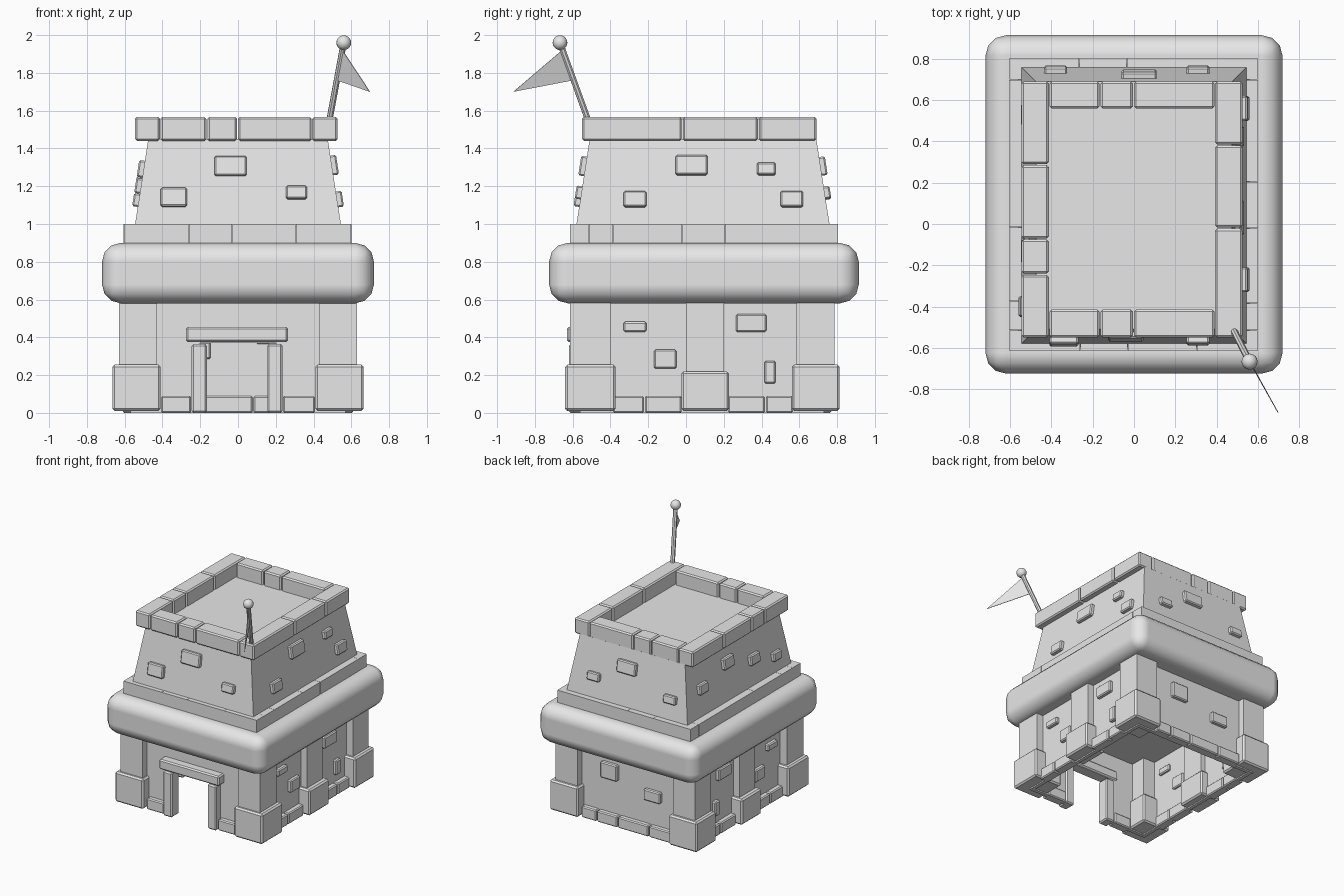
import bpy
import bmesh
from math import pi, atan
from mathutils import Vector

cube = bpy.data.objects.get("Cube")
if cube:
    bpy.data.objects.remove(cube, do_unlink=True)

stone = bpy.data.materials.new("grey stone")
stone.use_nodes = True
GREY = (0.8, 0.8, 0.8, 1)
stone.diffuse_color = GREY
stone.node_tree.nodes["Principled BSDF"].inputs["Base Color"].default_value = GREY

CY = 0.095  # middle of the building in depth


def finish(name, bm, bevel=0, segments=1):
    mesh = bpy.data.meshes.new(name)
    bmesh.ops.recalc_face_normals(bm, faces=bm.faces)
    bm.to_mesh(mesh)
    bm.free()
    mesh.materials.append(stone)
    ob = bpy.data.objects.new(name, mesh)
    bpy.context.collection.objects.link(ob)
    if bevel:
        mod = ob.modifiers.new("Bevel", "BEVEL")
        mod.width, mod.segments = bevel, segments
    return ob


def box(name, x, y, z, bevel=0, segments=1):
    """Box between the low and high limits on each axis."""
    bm = bmesh.new()
    bmesh.ops.create_cube(bm, size=1)
    for v in bm.verts:
        v.co = [lim[c > 0] for lim, c in zip((x, y, z), v.co)]
    return finish(name, bm, bevel, segments)


def row(name, axis, cuts, across, z, bevel, gap):
    """Line of stones along an axis, split at the cuts."""
    for a, b in zip(cuts, cuts[1:]):
        span = (a + gap, b - gap)
        x, y = (span, across) if axis == "x" else (across, span)
        box(name, x, y, z, bevel)


def brick(name, side, u, z, w, h, face, tilt=0):
    """Small stone half sunk in a wall; u is the world position along it."""
    ob = box(name, (-w / 2, w / 2), (-0.03, 0.05), (-h / 2, h / 2), 0.008)
    spots = {"front": (u, face, 0), "right": (face, u, pi / 2),
             "back": (u, face, pi), "left": (face, u, -pi / 2)}
    px, py, turn = spots[side]
    ob.location = (px, py, z)
    ob.rotation_euler = (-tilt, 0, turn)


# Lower walls, open underneath, with a doorway in front
WX, WF, WB, T = 0.57, -0.56, 0.73, 0.03
box("back_wall", (-WX, WX), (WB - T, WB), (0, 0.6))
for s in (-1, 1):
    box("side_wall", sorted((s * WX, s * (WX - T))), (WF, WB), (0, 0.6))
    box("front_wall", sorted((s * 0.2, s * WX)), (WF, WF + T), (0, 0.6))
box("wall_over_door", (-0.2, 0.2), (WF, WF + T), (0.37, 0.6))

# Door frame
for x in ((-0.245, -0.165), (0.155, 0.235)):
    box("door_jamb", x, (-0.62, -0.52), (0, 0.365), 0.01)
box("door_lintel", (-0.275, 0.265), (-0.63, -0.52), (0.375, 0.455), 0.01)

# Pillars and their plinths
for s in (-1, 1):
    for y, top in (((-0.615, -0.4), 0.255), ((0, 0.2), 0.22), ((0.585, 0.785), 0.255)):
        box("pillar", sorted((s * 0.43, s * 0.63)) if top > 0.23
            else sorted((s * 0.5, s * 0.625)), y, (0.02, 0.6))
        px = sorted((s * (0.41 if top > 0.23 else 0.48), s * 0.665))
        box("pillar_plinth", px, (y[0] - 0.025, y[1] + 0.028), (0.01, top), 0.012)

    # Low stones along each side
    across = sorted((s * 0.53, s * 0.61))
    row("side_footing", "y", (-0.39, -0.22, -0.02), across, (0, 0.09), 0.008, 0.003)
    row("side_footing", "y", (0.22, 0.42, 0.57), across, (0, 0.09), 0.008, 0.003)

    # Loose bricks on the lower side walls
    side = "right" if s > 0 else "left"
    for u, z, w, h in ((-0.27, 0.455, 0.12, 0.055), (-0.11, 0.285, 0.12, 0.1),
                       (0.345, 0.475, 0.16, 0.095), (0.445, 0.215, 0.06, 0.12)):
        brick("lower_brick", side, u, z, w, h, s * WX)

row("front_footing", "x", (-0.41, -0.245), (-0.6, -0.52), (0, 0.09), 0.008, 0.003)
row("front_footing", "x", (0.235, 0.41), (-0.6, -0.52), (0, 0.09), 0.008, 0.003)
row("back_footing", "x", (-0.41, -0.2, 0.08, 0.27, 0.41), (0.69, 0.77), (0, 0.09), 0.008, 0.003)
brick("lower_brick", "back", 0.17, 0.43, 0.15, 0.13, WB)
brick("lower_brick", "back", -0.22, 0.33, 0.15, 0.09, WB)

# Rounded belt around the middle
belt = box("rounded_belt", (-0.72, 0.72), (-0.725, 0.915), (0.58, 0.9), 0.1, 3)
for p in belt.data.polygons:
    p.use_smooth = True
belt.modifiers["Bevel"].harden_normals = True

# Flat course of stones above the belt
Z = (0.89, 1.0)
row("course_front", "x", (-0.605, -0.26, -0.03, 0.305, 0.6), (-0.615, -0.515), Z, 0, 0.001)
row("course_back", "x", (-0.605, -0.265, -0.035, 0.6), (0.7, 0.805), Z, 0, 0.001)
row("course_left", "y", (-0.515, -0.375, -0.015, 0.7), (-0.605, -0.5), Z, 0, 0.001)
row("course_right", "y", (-0.515, -0.385, -0.02, 0.205, 0.7), (0.5, 0.6), Z, 0, 0.001)

# Tapered tower
SLOPE = 0.155
tower = box("tapered_tower", (-0.56, 0.56), (-0.595, 0.775), (0.9, 1.45))
for v in tower.data.vertices:
    if v.co.z > 1:
        inset = 0.55 * SLOPE
        v.co.x -= inset if v.co.x > 0 else -inset
        v.co.y -= inset if v.co.y > CY else -inset

# Loose bricks on the tower
TOWER_BRICKS = {
    "front": ((-0.04, 1.305, 0.17, 0.105), (-0.34, 1.14, 0.14, 0.1), (0.31, 1.165, 0.11, 0.07)),
    "right": ((0.03, 1.31, 0.17, 0.105), (0.425, 1.29, 0.1, 0.065),
              (-0.27, 1.13, 0.12, 0.085), (0.56, 1.13, 0.12, 0.085)),
    "back": ((0.025, 1.305, 0.17, 0.1), (0.31, 1.165, 0.11, 0.065), (-0.38, 1.16, 0.11, 0.065)),
    "left": ((0.53, 1.21, 0.11, 0.08), (0.19, 1.29, 0.13, 0.09),
             (-0.13, 1.2, 0.12, 0.08), (-0.4, 1.125, 0.1, 0.07)),
}
for side, bricks in TOWER_BRICKS.items():
    for u, z, w, h in bricks:
        lean = SLOPE * (z - 1)
        face = {"front": -0.58 + lean, "right": 0.545 - lean,
                "back": 0.76 - lean, "left": -0.545 + lean}[side]
        brick("tower_brick", side, u, z, w, h, face, atan(SLOPE))

# Crown of stones around the roof
Z = (1.44, 1.567)
for across in ((-0.55, -0.415), (0.56, 0.69)):
    row("crown_stone", "x", (-0.413, -0.165, -0.003, 0.393), across, Z, 0.01, 0.003)
row("crown_stone", "y", (-0.553, -0.243, -0.073, 0.288, 0.693), (-0.545, -0.413), Z, 0.01, 0.003)
row("crown_stone", "y", (-0.553, -0.02, 0.383, 0.693), (0.393, 0.527), Z, 0.01, 0.003)

# Leaning flag pole with a ball on top
foot, tip = Vector((0.475, -0.5, 1.5)), Vector((0.56, -0.667, 1.96))
bm = bmesh.new()
bmesh.ops.create_cone(bm, cap_ends=True, segments=8, radius1=0.017, radius2=0.017,
                      depth=(tip - foot).length)
pole = finish("flag_pole", bm)
pole.location = (foot + tip) / 2
pole.rotation_mode = "QUATERNION"
pole.rotation_quaternion = (tip - foot).to_track_quat("Z", "Y")

bm = bmesh.new()
bmesh.ops.create_uvsphere(bm, u_segments=16, v_segments=10, radius=0.039)
for f in bm.faces:
    f.smooth = True
finish("pole_ball", bm).location = tip

# Pennant
bm = bmesh.new()
bm.faces.new([bm.verts.new(p) for p in
              ((0.555, -0.655, 1.92), (0.527, -0.6, 1.76), (0.7, -0.913, 1.7))])
flag = finish("pennant", bm)
flag.modifiers.new("Thickness", "SOLIDIFY").thickness = 0.004
